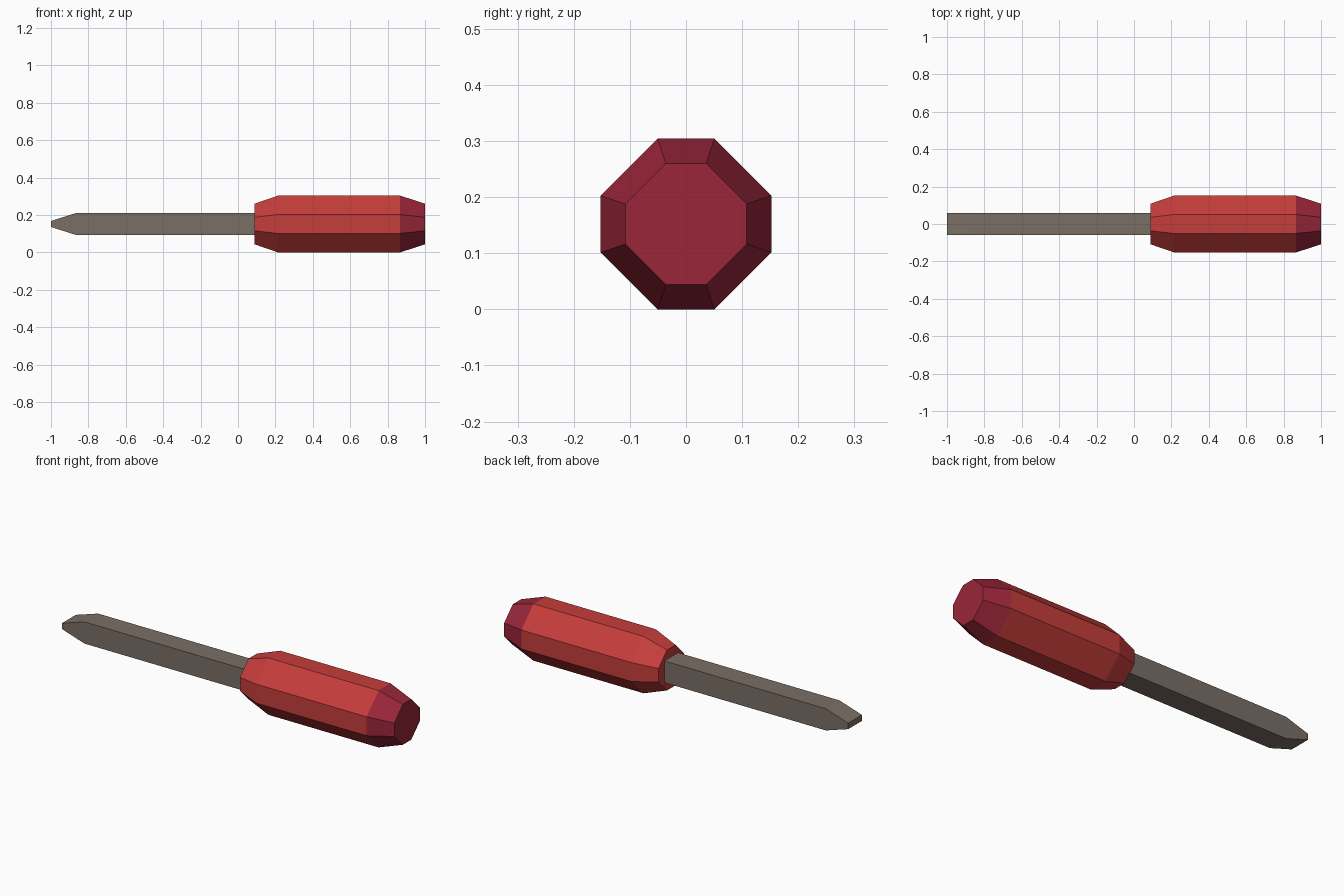
import bpy, bmesh

if "Cube" in bpy.data.objects:
    bpy.data.objects.remove(bpy.data.objects["Cube"])

CENTRE_Z = 0.152


def material(name, rgb):
    m = bpy.data.materials.new(name)
    m.diffuse_color = (*rgb, 1)
    m.use_nodes = True
    m.node_tree.nodes["Principled BSDF"].inputs["Base Color"].default_value = m.diffuse_color
    return m


red = material("red handle", (0.56, 0.047, 0.044))
crimson = material("crimson end", (0.32, 0.019, 0.041))
steel = material("grey steel", (0.195, 0.157, 0.13))


def loft(name, sections, mats):
    """Join equal-sized (y, z) rings placed along x, and cap both ends."""
    bm = bmesh.new()
    rings = [[bm.verts.new((x, y, CENTRE_Z + z)) for y, z in ring]
             for x, ring in sections]
    for a, b in zip(rings, rings[1:]):
        n = len(a)
        for i in range(n):
            j = (i + 1) % n
            bm.faces.new((a[i], a[j], b[j], b[i]))
    bm.faces.new(rings[0])
    bm.faces.new(rings[-1])
    bmesh.ops.recalc_face_normals(bm, faces=bm.faces)
    mesh = bpy.data.meshes.new(name)
    bm.to_mesh(mesh)
    bm.free()
    for m in mats:
        mesh.materials.append(m)
    ob = bpy.data.objects.new(name, mesh)
    bpy.context.collection.objects.link(ob)
    return ob


def octagon(r):
    f = r / 3  # half length of the straight sides
    return [(r, -f), (r, f), (f, r), (-f, r), (-r, f), (-r, -f), (-f, -r), (f, -r)]


def rectangle(hy, hz):
    return [(hy, -hz), (hy, hz), (-hy, hz), (-hy, -hz)]


# Handle: chamfered octagonal bar with a darker butt end
handle = loft("handle", [(0.087, octagon(0.108)), (0.215, octagon(0.152)),
                         (0.867, octagon(0.152)), (1.0, octagon(0.108))],
              [red, crimson])
for p in handle.data.polygons:
    p.material_index = int(p.center.x > 0.88)

# Shaft: square bar tapering to a flat blade
loft("shaft", [(-1.0, rectangle(0.058, 0.016)), (-0.868, rectangle(0.058, 0.058)),
               (0.1, rectangle(0.058, 0.058))], [steel])
